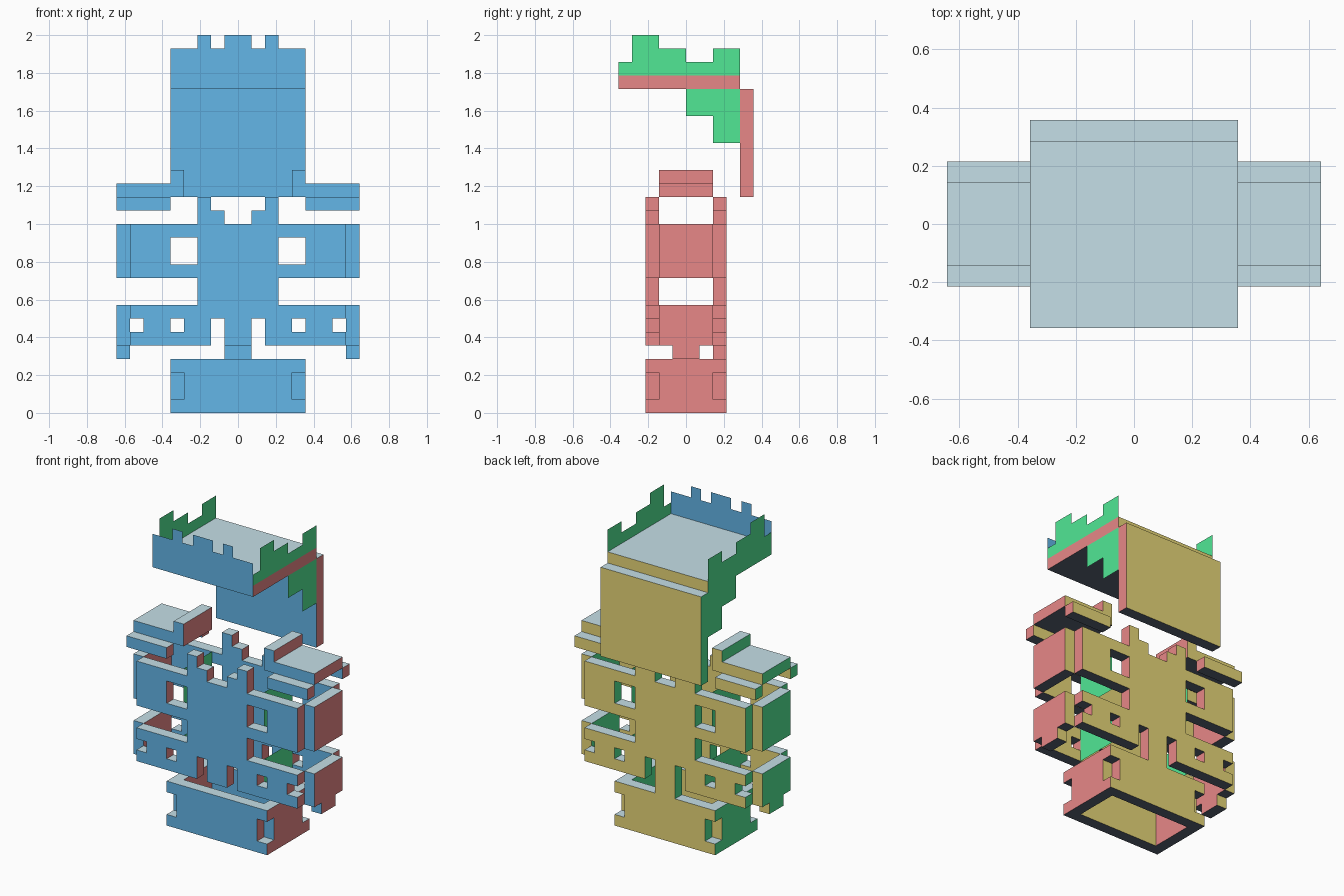
import bpy
import bmesh
from itertools import product
from mathutils import Vector

cube = bpy.data.objects.get("Cube")
if cube:
    bpy.data.objects.remove(cube, do_unlink=True)

U = 1 / 14  # one grid unit


def linear(c):
    c /= 255
    return c / 12.92 if c <= 0.04045 else ((c + 0.055) / 1.055) ** 2.4


def material(name, rgb):
    mat = bpy.data.materials.new(name)
    mat.use_nodes = True
    colour = [linear(c) for c in rgb] + [1]
    mat.diffuse_color = colour
    bsdf = mat.node_tree.nodes["Principled BSDF"]
    bsdf.inputs["Base Color"].default_value = colour
    bsdf.inputs["Roughness"].default_value = 0.9
    return mat


# One colour per facing direction: +x, -x, +y, -y, +z, -z
MATERIALS = [
    material("coral_red", (244, 143, 143)),
    material("mint_green", (88, 249, 161)),
    material("sand_yellow", (246, 228, 128)),
    material("sky_blue", (107, 195, 248)),
    material("pale_ice", (208, 235, 244)),
    material("slate_grey", (88, 98, 116)),
]
RED, GREEN, YELLOW, BLUE, ICE, SLATE = range(6)


def finish(name, bm):
    bmesh.ops.remove_doubles(bm, verts=bm.verts, dist=U / 100)
    bmesh.ops.dissolve_limit(bm, angle_limit=0.01, verts=bm.verts,
                             edges=bm.edges, delimit={'MATERIAL', 'NORMAL'})
    mesh = bpy.data.meshes.new(name)
    bm.to_mesh(mesh)
    bm.free()
    for mat in MATERIALS:
        mesh.materials.append(mat)
    bpy.context.collection.objects.link(bpy.data.objects.new(name, mesh))


def cells(boxes):
    """Grid cells covered by boxes of (x0, x1, y0, y1, z0, z1)."""
    found = set()
    for x0, x1, y0, y1, z0, z1 in boxes:
        found.update(product(range(x0, x1), range(y0, y1), range(z0, z1)))
    return found


def solid(name, boxes, cuts=()):
    """Union of boxes minus cuts, coloured by facing direction."""
    filled = cells(boxes) - cells(cuts)
    bm = bmesh.new()
    for cell in filled:
        for side in range(6):
            axis, sign = side // 2, 1 - 2 * (side % 2)
            beside = list(cell)
            beside[axis] += sign
            if tuple(beside) in filled:
                continue
            n, a, b = Vector(), Vector(), Vector()
            n[axis], a[(axis + 1) % 3], b[(axis + 2) % 3] = sign, sign, 1
            mid = Vector(cell) + Vector((.5, .5, .5)) + n / 2
            ring = [mid + (a * i + b * j) / 2
                    for i, j in ((-1, -1), (1, -1), (1, 1), (-1, 1))]
            face = bm.faces.new([bm.verts.new(p * U) for p in ring])
            face.material_index = side
    finish(name, bm)


def sheet(name, axis, at, rects, colour):
    """Flat single-sided panel made of (u0, u1, z0, z1) rectangles."""
    bm = bmesh.new()
    for u0, u1, z0, z1 in rects:
        for u, z in product(range(u0, u1), range(z0, z1)):
            ring = [(u, z), (u + 1, z), (u + 1, z + 1), (u, z + 1)]
            if axis == 'x':
                ring.reverse()
            bm.faces.new([bm.verts.new(
                Vector((at, p, q) if axis == 'x' else (p, at, q)) * U)
                for p, q in ring]).material_index = colour
    finish(name, bm)


def mirror(boxes):
    """Boxes together with their copies across x = 0."""
    return list(boxes) + [(-b[1], -b[0], *b[2:]) for b in boxes]


# Helmet top and back slabs
solid("helmet_top", [(-5, 5, -5, 4, 24, 25)])
solid("helmet_back", [(-5, 5, 4, 5, 16, 24)])

# Jagged thin helmet edging
sheet("helmet_front_crest", 'y', -5,
      [(-5, 5, 25, 27), (-3, -2, 27, 28), (-1, 1, 27, 28), (2, 3, 27, 28)], BLUE)
side_profile = [(-5, -4, 25, 26), (-4, -2, 25, 28), (-2, 0, 25, 27),
                (0, 2, 25, 26), (2, 4, 25, 27),
                (0, 4, 22, 24), (2, 4, 20, 22)]
for label, s in (("left", 1), ("right", -1)):
    sheet(f"helmet_{label}_crest", 'x', 5 * s, side_profile, GREEN)

# Front and back body plates with straps, windows and slots
plate_cuts = [(3, 5, 11, 13), (4, 5, 6, 7), (2, 3, 6, 7), (7, 8, 6, 7), (1, 2, 5, 7)]
plate_cuts.remove((2, 3, 6, 7))
for label, y in (("front", -3), ("back", 2)):
    boxes = [(-8, 8, y, y + 1, 10, 14), (-3, 3, y, y + 1, 8, 10),
             (-8, 8, y, y + 1, 5, 8)]
    boxes += mirror([(1, 3, y, y + 1, 14, 15), (2, 3, y, y + 1, 15, 16)])
    if label == "back":
        boxes.append((-1, 1, y, y + 1, 4, 5))
    cuts = mirror([(x0, x1, y, y + 1, z0, z1) for x0, x1, z0, z1 in plate_cuts])
    solid(f"{label}_body_plate", boxes, cuts)

# Outer side panels, inner side sheets and shoulder pads
for label, s in (("left", 1), ("right", -1)):
    def part(name, boxes):
        solid(f"{label}_{name}", boxes if s > 0 else mirror(boxes)[len(boxes):])

    part("upper_side_panel", [(8, 9, -2, 2, 10, 14)])
    part("lower_side_panel", [(8, 9, -2, 2, 5, 8), (8, 9, -1, 1, 4, 5)])
    part("shoulder_pad", [(4, 9, -2, 2, 16, 17), (4, 5, -2, 2, 17, 18)])
    part("shoulder_front_trim", [(5, 9, -3, -2, 15, 16)])
    part("shoulder_back_trim", [(5, 9, 2, 3, 15, 16)])
    sheet(f"{label}_inner_sheet", 'x', 4 * s,
          [(-2, 2, 10, 14), (-2, 2, 5, 8)], GREEN)

# Hollow base ring with notched corners
corner_notches = mirror([(4, 5, -3, -2, 1, 3), (4, 5, 2, 3, 1, 3)])
solid("base_ring", [(-5, 5, -3, 3, 0, 4)],
      [(-4, 4, -2, 2, 0, 4)] + corner_notches)
